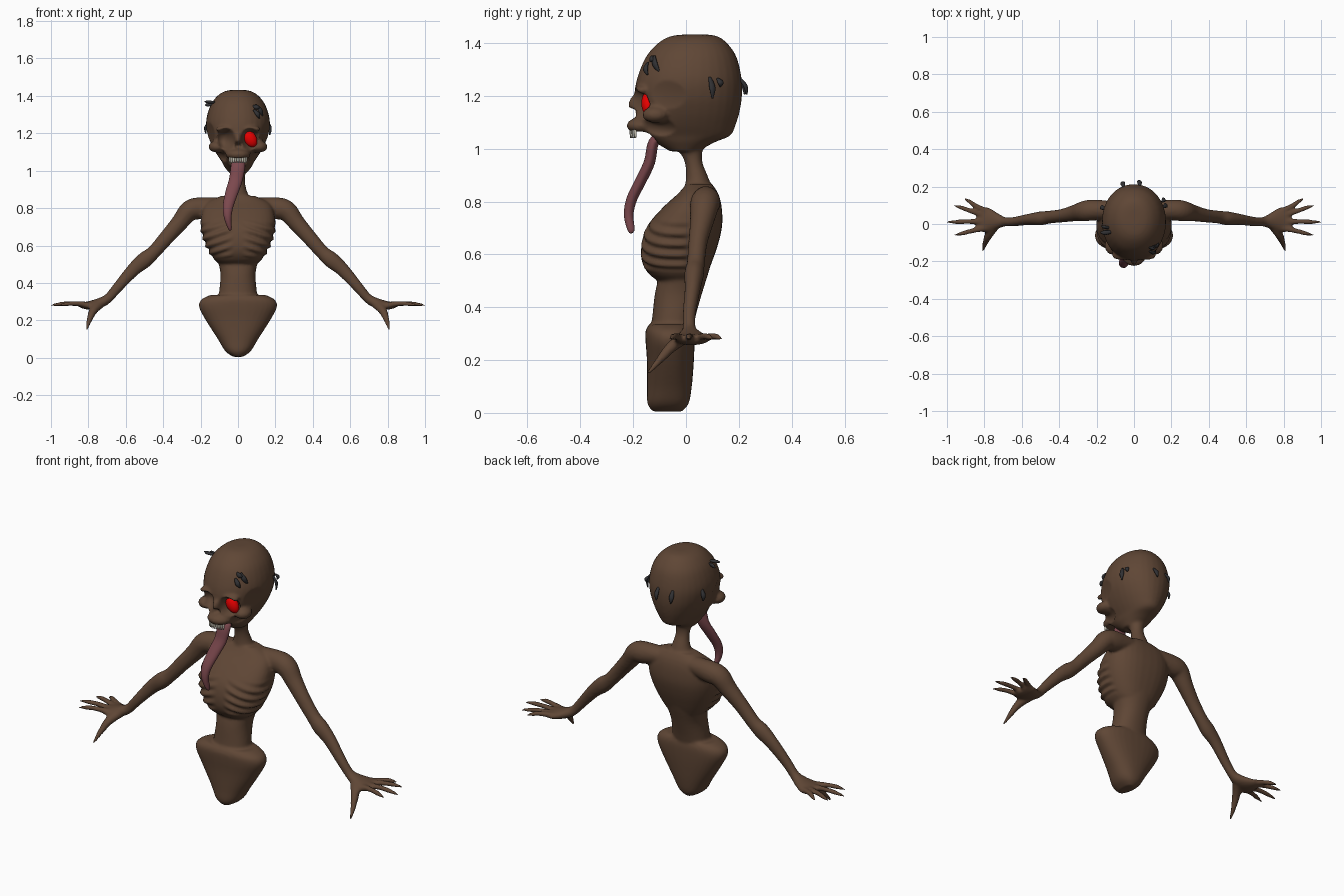
import bpy, bmesh, math
from mathutils import Vector, Matrix

X, Y, Z = Vector((1, 0, 0)), Vector((0, 1, 0)), Vector((0, 0, 1))


def material(name, rgb):
    m = bpy.data.materials.new(name)
    m.diffuse_color = (*rgb, 1)
    return m


SKIN = material("skin", (0.115, 0.062, 0.036))
RED = material("red", (0.8, 0.0, 0.0))
PINK = material("tongue_pink", (0.2, 0.065, 0.075))
BLACK = material("hair_black", (0.03, 0.03, 0.033))
IVORY = material("ivory", (0.65, 0.62, 0.52))


def spline(pts, sub):
    """Catmull-Rom interpolation of station tuples."""
    pts = [Vector(p) for p in pts]
    out = []
    for i in range(len(pts) - 1):
        a, b = pts[max(i - 1, 0)], pts[i]
        c, d = pts[i + 1], pts[min(i + 2, len(pts) - 1)]
        for k in range(sub):
            t = k / sub
            out.append(0.5 * (2 * b + (c - a) * t + (2 * a - 5 * b + 4 * c - d) * t * t
                              + (3 * b - a - 3 * c + d) * t ** 3))
    return out + [pts[-1]]


def loft(bm, stations, side, axis=None, n=24, p=2.0, sub=4):
    """Closed tube through (x, y, z, half width along side, half thickness)."""
    st = spline(stations, sub)
    rings = []
    for i, s in enumerate(st):
        c = Vector(s[:3])
        t = axis or (Vector(st[min(i + 1, len(st) - 1)][:3]) - Vector(st[max(i - 1, 0)][:3])).normalized()
        u = (side - t * side.dot(t)).normalized()
        w = t.cross(u)
        ring = []
        for k in range(n):
            ca, sa = math.cos(2 * math.pi * k / n), math.sin(2 * math.pi * k / n)
            ca = math.copysign(abs(ca) ** (2 / p), ca)
            sa = math.copysign(abs(sa) ** (2 / p), sa)
            ring.append(bm.verts.new(c + u * ca * max(s[3], .002) + w * sa * max(s[4], .002)))
        rings.append(ring)
    for r, q in zip(rings, rings[1:]):
        for k in range(n):
            bm.faces.new((r[k], r[(k + 1) % n], q[(k + 1) % n], q[k]))
    bm.faces.new(rings[0][::-1])
    bm.faces.new(rings[-1])


def stack(bm, rows, p=2.0):
    """Horizontal rings given as (z, front y, back y, half width)."""
    loft(bm, [(0, (f + b) / 2, z, w, (b - f) / 2) for z, f, b, w in rows], X, Z, 32, p)


def blob(bm, c, r, rot=0):
    m = Matrix.Translation(c) @ Matrix.Rotation(rot, 4, 'Y') @ Matrix.Diagonal((*r, 1))
    bmesh.ops.create_uvsphere(bm, u_segments=24, v_segments=16, radius=1, matrix=m)


def finish(bm, name, mat):
    bmesh.ops.recalc_face_normals(bm, faces=bm.faces)
    me = bpy.data.meshes.new(name)
    bm.to_mesh(me)
    bm.free()
    me.materials.append(mat)
    me.shade_smooth()
    ob = bpy.data.objects.new(name, me)
    bpy.context.collection.objects.link(ob)
    return ob


# Body: overlapping volumes fused into one skin
bm = bmesh.new()
# pelvis
stack(bm, [(.005, -.125, -.015, .025), (.035, -.146, .01, .068), (.1, -.147, .022, .108),
           (.2, -.148, .03, .172), (.27, -.153, .032, .208), (.31, -.153, .03, .197),
           (.335, -.14, .022, .15)], 2.3)
# waist
stack(bm, [(.28, -.14, .02, .11), (.36, -.128, .035, .1), (.45, -.118, .06, .094),
           (.53, -.1, .085, .11), (.6, -.09, .105, .12)], 2.2)
# ribcage
stack(bm, [(.495, -.09, .07, .085), (.52, -.135, .078, .122), (.57, -.166, .098, .157),
           (.64, -.168, .122, .187), (.71, -.145, .137, .2), (.78, -.085, .135, .192),
           (.83, -.03, .122, .165), (.865, .0, .1, .09)], 2.5)
# neck
stack(bm, [(.82, -.01, .11, .08), (.89, .0, .085, .048), (.95, -.005, .062, .037),
           (1.0, -.03, .065, .042), (1.06, -.05, .09, .06)])
# skull
stack(bm, [(.99, -.06, .045, .05), (1.025, -.12, .11, .075), (1.05, -.165, .168, .088),
           (1.09, -.185, .188, .115), (1.14, -.192, .203, .142), (1.2, -.196, .212, .164),
           (1.27, -.184, .21, .17), (1.35, -.15, .19, .147), (1.4, -.105, .155, .11),
           (1.425, -.06, .12, .07), (1.432, -.01, .08, .03)], 2.1)
blob(bm, (0, -.165, 1.087), (.066, .06, .033))   # upper jaw
blob(bm, (0, -.19, 1.168), (.018, .028, .035))   # nose ridge
for s in (1, -1):
    blob(bm, (s * .113, -.115, 1.128), (.044, .05, .032))   # cheekbone
    blob(bm, (s * .06, -.165, 1.222), (.06, .03, .02))      # brow
    # arm and palm
    arm = [(.06, .07, .815, .045, .04), (.2, .075, .8, .055, .058), (.26, .07, .785, .055, .055),
           (.31, .06, .725, .045, .046), (.38, .045, .645, .036, .04), (.45, .037, .565, .034, .037),
           (.5, .03, .522, .037, .043), (.56, .025, .47, .03, .036), (.64, .013, .38, .025, .028),
           (.69, .012, .322, .025, .025), (.73, .015, .296, .042, .027), (.79, .022, .28, .068, .024),
           (.84, .028, .28, .06, .014)]
    loft(bm, [(s * a[0], *a[1:]) for a in arm], Y)
    # fingers
    for y0, tip in ((.075, (.905, .135)), (.048, (.965, .1)), (.015, (1.003, .01)), (-.022, (.96, -.06))):
        tx, ty = tip
        loft(bm, [(s * .79, y0 * .9, .282, .017, .017),
                  (s * (.82 + .35 * (tx - .82)), y0 + .4 * (ty - y0), .29, .0135, .0135),
                  (s * (.82 + .7 * (tx - .82)), y0 + .75 * (ty - y0), .287, .012, .012),
                  (s * tx, ty, .28, .005, .005)], Y, n=12)
    # thumb
    loft(bm, [(s * .74, .0, .29, .03, .024), (s * .775, -.055, .25, .023, .022),
              (s * .795, -.1, .2, .015, .015), (s * .81, -.146, .147, .006, .006)], X, n=12)
body = finish(bm, "body", SKIN)

bpy.context.view_layer.objects.active = body
body.select_set(True)
fuse = body.modifiers.new("fuse", 'REMESH')
fuse.mode = 'VOXEL'
fuse.voxel_size = .008
bpy.ops.object.modifier_apply(modifier=fuse.name)
soften = body.modifiers.new("soften", 'SMOOTH')
soften.factor = .5
soften.iterations = 4
bpy.ops.object.modifier_apply(modifier=soften.name)

# Sculpt: eye sockets, nose hole, mouth, sunken cheeks, then ribs
dents = [((0, -.21, 1.135), (.022, .05, .022), (0, .025, 0)),
         ((0, -.165, 1.04), (.065, .07, .035), (0, .03, .025))]
for s in (1, -1):
    dents += [((s * .065, -.175, 1.172), (.052, .075, .06), (0, .055, 0)),
              ((s * .1, -.11, 1.08), (.05, .07, .04), (-s * .018, .01, 0)),
              ((s * .165, -.08, 1.2), (.05, .08, .06), (-s * .012, 0, 0))]
normals = [v.normal.copy() for v in body.data.vertices]
for v, nrm in zip(body.data.vertices, normals):
    for c, r, push in dents:
        d = sum(((v.co[i] - c[i]) / r[i]) ** 2 for i in range(3))
        if d < 1:
            v.co += Vector(push) * (1 - d)
    x, y, z = v.co
    if y < .02 and .53 < z < .74 and .02 < abs(x) < .21:
        fade = min(1, (abs(x) - .02) / .05, (z - .53) / .03, (.74 - z) / .06, (.02 - y) / .04)
        v.co += nrm * .006 * fade * math.sin((z + .35 * abs(x)) * 2 * math.pi / .046)
body.data.shade_smooth()

# Eye
bm = bmesh.new()
blob(bm, (.064, -.143, 1.172), (.034, .026, .049), math.radians(-32))
finish(bm, "eye", RED)

# Tongue
bm = bmesh.new()
loft(bm, [(.0, -.08, 1.06, .03, .015), (.0, -.122, 1.025, .038, .02), (-.012, -.138, .95, .036, .021),
          (-.033, -.168, .885, .034, .021), (-.053, -.205, .81, .028, .02),
          (-.055, -.217, .75, .02, .018), (-.044, -.208, .695, .011, .014),
          (-.04, -.204, .682, .004, .006)], X)
finish(bm, "tongue", PINK)

# Upper teeth along the jaw arc
bm = bmesh.new()
for i in range(-4, 5):
    a = i * .22
    x, y = .055 * math.sin(a), -.163 - .045 * math.cos(a)
    loft(bm, [(x, y, 1.075, .006, .005), (x, y, 1.055, .006, .005), (x, y, 1.04, .003, .003)], X, Z, 8, sub=2)
finish(bm, "teeth", IVORY)

# Hair tufts: root, tip
tufts = [((-.11, -.04, 1.365), (-.18, -.045, 1.37)), ((-.12, -.02, 1.36), (-.175, -.01, 1.35)),
         ((.075, -.12, 1.345), (.115, -.125, 1.335)), ((.1, -.12, 1.35), (.13, -.1, 1.29)),
         ((.085, -.145, 1.325), (.115, -.145, 1.28)), ((.155, .09, 1.27), (.17, .1, 1.19)),
         ((.15, .12, 1.265), (.155, .13, 1.235)), ((.03, .2, 1.27), (.025, .23, 1.205)),
         ((-.055, .195, 1.27), (-.06, .222, 1.205)), ((-.155, .08, 1.26), (-.172, .09, 1.2))]
bm = bmesh.new()
for a, b in tufts:
    a, b = Vector(a), Vector(b)
    out = Vector((a.x, a.y, 0)).normalized()
    mid = (a + b) / 2 + out * .01
    side = (b - a).cross(out)
    if side.length < .02:
        side = Y
    loft(bm, [(*a, .006, .004), (*mid, .013, .008), (*b, .003, .003)], side.normalized(), n=10)
finish(bm, "hair_tufts", BLACK)
